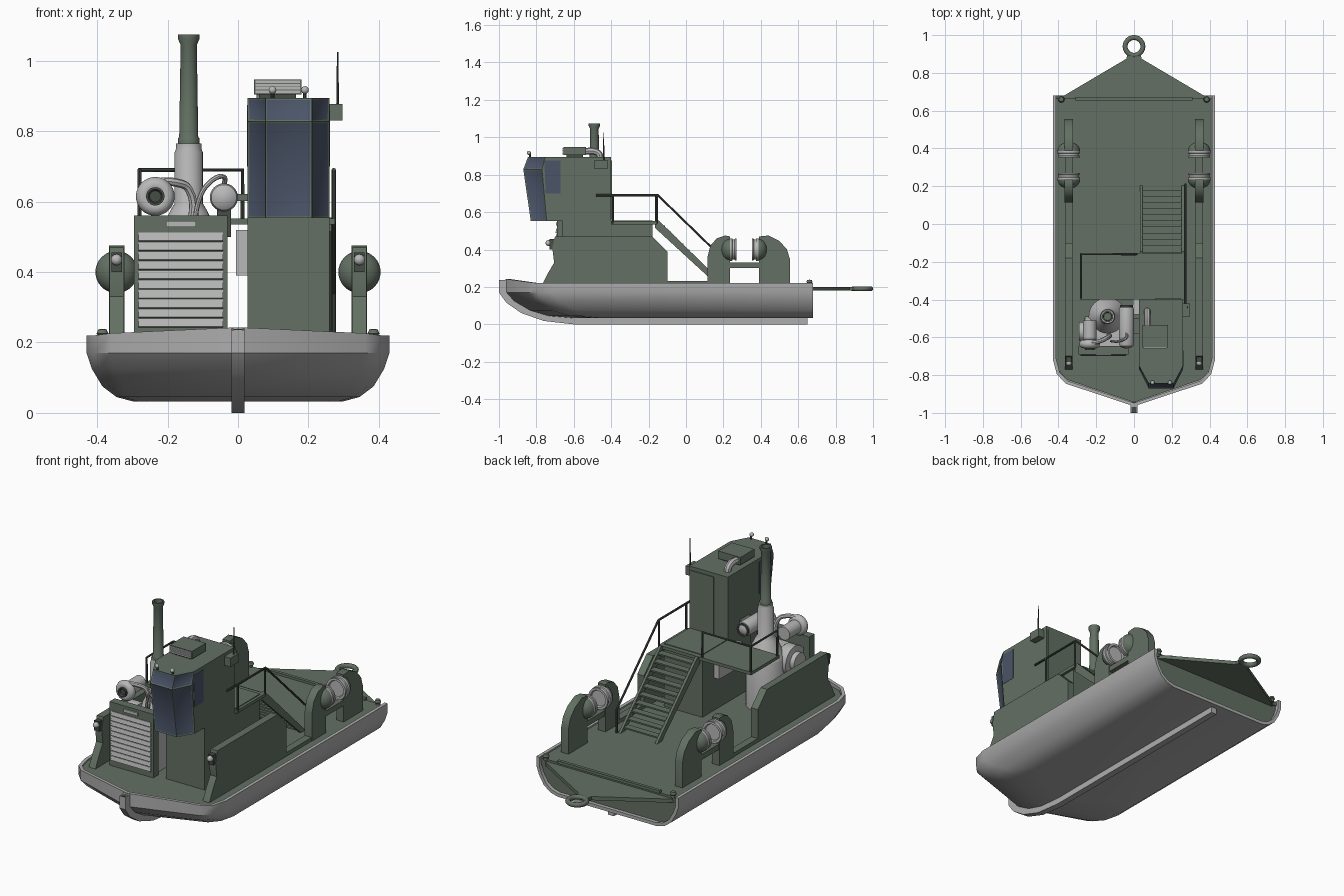
import bpy, bmesh, math
from mathutils import Vector

if "Cube" in bpy.data.objects:
    bpy.data.objects.remove(bpy.data.objects["Cube"])

def material(name, r, g, b):
    m = bpy.data.materials.new(name)
    m.diffuse_color = (r, g, b, 1)
    m.use_nodes = True
    m.node_tree.nodes["Principled BSDF"].inputs["Base Color"].default_value = m.diffuse_color
    return m

GREEN = material("deck green", .125, .162, .125)
DARK = material("dark green", .06, .075, .06)
HULL = material("hull grey", .42, .42, .42)
METAL = material("light metal", .48, .48, .48)
GLASS = material("window blue", .07, .09, .14)
BLACK = material("soot black", .03, .03, .03)

def finish(name, bm, *mats, mirror=False):
    bmesh.ops.recalc_face_normals(bm, faces=bm.faces)
    me = bpy.data.meshes.new(name)
    bm.to_mesh(me)
    bm.free()
    ob = bpy.data.objects.new(name, me)
    bpy.context.collection.objects.link(ob)
    for m in mats:
        me.materials.append(m)
    if mirror:
        ob.modifiers.new("mirror", 'MIRROR')
    return ob

def loft(bm, rings, closed=True):
    vs = [[bm.verts.new(p) for p in r] for r in rings]
    n = len(vs[0])
    for a, b in zip(vs, vs[1:]):
        for i in range(n if closed else n - 1):
            j = (i + 1) % n
            bm.faces.new((a[i], a[j], b[j], b[i]))
    return vs

def prism(name, pts, a, b, axis, mat, mirror=False):
    put = {'x': lambda p, h: (h, p[0], p[1]), 'y': lambda p, h: (p[0], h, p[1]),
           'z': lambda p, h: (p[0], p[1], h)}[axis]
    bm = bmesh.new()
    vs = loft(bm, [[put(p, h) for p in pts] for h in (a, b)])
    bm.faces.new(vs[0])
    bm.faces.new(vs[1])
    return finish(name, bm, mat, mirror=mirror)

def box(name, x0, x1, y0, y1, z0, z1, mat, mirror=False):
    return prism(name, [(x0, y0), (x1, y0), (x1, y1), (x0, y1)], z0, z1, 'z', mat, mirror)

def lathe(name, profile, loc, axis, mat, seg=32, mirror=False):
    rot = Vector((0, 0, 1)).rotation_difference(Vector(axis))
    bm = bmesh.new()
    loft(bm, [[Vector(loc) + rot @ Vector((r * math.cos(t), r * math.sin(t), h))
               for t in (i * math.tau / seg for i in range(seg))] for r, h in profile])
    bmesh.ops.remove_doubles(bm, verts=bm.verts, dist=1e-5)
    return finish(name, bm, mat, mirror=mirror)

def tube(name, pts, r, mat, curved=False):
    cu = bpy.data.curves.new(name, 'CURVE')
    cu.dimensions, cu.bevel_depth, cu.bevel_resolution, cu.use_fill_caps = '3D', r, 2, True
    sp = cu.splines.new('BEZIER')
    sp.bezier_points.add(len(pts) - 1)
    for bp, p in zip(sp.bezier_points, pts):
        bp.co = p
        bp.handle_left_type = bp.handle_right_type = 'AUTO' if curved else 'VECTOR'
    sp.resolution_u = 8 if curved else 1
    ob = bpy.data.objects.new(name, cu)
    bpy.context.collection.objects.link(ob)
    cu.materials.append(mat)

def ball(name, r, loc, mat, mirror=False):
    lathe(name, [(r * math.sin(k * math.pi / 8), -r * math.cos(k * math.pi / 8)) for k in range(9)],
          loc, (0, 0, 1), mat, 16, mirror)

# hull shell: stacked plan outlines, open at top and stern
def outline(w, yb, stern=.68):
    half = [(.84 * w, yb + .12), (.95 * w, yb + .17), (w, yb + .25), (w, stern)]
    return [(-x, y) for x, y in half[::-1]] + [(0, yb)] + half

LEVELS = [(.30, -.60, .033), (.345, -.74, .045), (.385, -.84, .075),
          (.415, -.925, .125), (.43, -.965, .17), (.43, -.965, .22)]
bm = bmesh.new()
vs = loft(bm, [[(x, y, z + (max(0, -.8 - y) * .14 if z > .2 else 0)) for x, y in outline(w, yb)]
               for w, yb, z in LEVELS], closed=False)
bm.faces.new(vs[0])
hull = finish("hull", bm, HULL)
hull.data.update()
if sum(p.normal.z * p.area for p in hull.data.polygons) > 0:
    hull.data.flip_normals()
sol = hull.modifiers.new("shell", 'SOLIDIFY')
sol.thickness, sol.offset = .018, -1
prism("deck", outline(.42, -.945, .665), .19, .212, 'z', GREEN)
sec = [(w - .008, min(z + .006, .21)) for w, _, z in LEVELS]
prism("transom", [(-x, z) for x, z in sec[::-1]] + sec, .645, .66, 'y', GREEN)
prism("keel", [(.65, 0), (-.6, 0), (-.76, .018), (-.88, .06), (-.96, .115), (-1, .17), (-1, .235), (-.95, .24),
               (-.94, .17), (-.84, .1), (-.62, .05), (.65, .05)], -.018, .018, 'x', HULL)
box("stem_fitting", -.012, .012, -1, -.97, .205, .238, DARK)

# stern: tow plate, ring, bar and bollards
prism("tow_plate", [(-.41, .64), (.41, .64), (.37, .68), (.04, .875), (.035, .9), (-.035, .9), (-.04, .875),
                    (-.37, .68)], .18, .2, 'z', GREEN)
lathe("tow_ring", [(.047 + .013 * math.cos(k * math.tau / 12), .013 * math.sin(k * math.tau / 12))
                   for k in range(13)], (0, .94, .19), (0, 0, 1), GREEN)
box("stern_bar", -.31, .31, .655, .672, .21, .225, GREEN)
lathe("stern_bollard", [(0, 0), (.012, 0), (.012, .015), (.017, .02), (.012, .032), (0, .034)],
      (.385, .66, .205), (0, 0, 1), GREEN, 16, True)

# side bulwarks, headlights and lamp fins
prism("side_bulwark", [(-.77, .21), (-.74, .27), (-.705, .33), (-.715, .41), (-.70, .47), (-.18, .47),
                       (-.10, .39), (-.10, .21)], .325, .365, 'x', GREEN, True)
box("low_rail", .325, .365, -.10, .115, .21, .232, GREEN, True)
box("headlight_bracket", .33, .36, -.73, -.70, .40, .455, DARK, True)
ball("headlight", .016, (.345, -.735, .435), METAL, True)
prism("front_fin", [(.115, .21), (.115, .36), (.13, .42), (.165, .46), (.21, .475), (.235, .47), (.235, .21)],
      .323, .367, 'x', GREEN, True)
prism("rear_fin", [(.39, .21), (.39, .47), (.44, .475), (.50, .445), (.54, .40), (.555, .35), (.555, .21)],
      .323, .367, 'x', GREEN, True)
box("fin_bridge", .325, .365, .235, .39, .30, .33, GREEN, True)
for tag, y, d in (("front", .235, 1), ("rear", .387, -1)):
    dome = [(.06 * math.cos(k * math.pi / 12), -.048 * math.sin(k * math.pi / 12)) for k in range(7)]
    lathe(tag + "_lamp_dome", dome, (.345, y, .40), (0, d, 0), GREEN, 32, True)
    lathe(tag + "_lamp_ring", [(0, 0), (.06, 0), (.06, .012), (.054, .014), (.054, .024), (.058, .026), (.058, .034),
                               (.046, .034), (.042, .026), (0, .026)], (.345, y, .40), (0, d, 0), METAL, 32, True)

# cabin base, platform and stairs
box("cabin_base", .027, .26, -.66, -.18, .2, .556, GREEN)
box("platform", -.285, .275, -.40, -.155, .535, .552, GREEN)
box("base_vent", -.005, .027, -.48, -.28, .39, .52, METAL)
for x in (.038, .258):
    prism("stair_stringer", [(-.165, .55), (-.145, .555), (.205, .212), (.165, .212), (-.165, .515)],
          x - .007, x + .007, 'x', GREEN)
for i in range(10):
    y, z = -.13 + i * .0325, .525 - i * .0325
    box("stair_tread", .045, .252, y - .02, y + .018, z - .004, z + .004, GREEN)

# handrails
R = .006
tube("stair_handrail", [(.272, -.48, .69), (.272, -.15, .69), (.272, .21, .34), (.272, .21, .21)], R, DARK)
for x, y in ((.272, -.155), (.272, -.39), (-.28, -.16)):
    tube("rail_post", [(x, y, .54), (x, y, .69)], R, DARK)
tube("platform_handrail", [(.013, -.16, .54), (.013, -.16, .69), (-.28, -.16, .69), (-.28, -.39, .69),
                           (-.28, -.39, .54)], R, DARK)

# wheelhouse with inset front windows
def cabin_ring(front, corner, z):
    return [(.027, -.40, z), (.027, corner, z), (.078, front, z), (.21, front, z), (.26, corner, z), (.26, -.40, z)]
bm = bmesh.new()
vs = loft(bm, [cabin_ring(-.83, -.745, .553), cabin_ring(-.87, -.77, .828), cabin_ring(-.845, -.752, .895)])
bm.faces.new(vs[0])
bm.faces.new(vs[-1])
bmesh.ops.recalc_face_normals(bm, faces=bm.faces)
panes = [f for f in bm.faces if f.normal.y < -.3 and abs(f.normal.z) < .6]
bmesh.ops.inset_individual(bm, faces=panes, thickness=.007, depth=-.003)
for f in panes:
    f.material_index = 1
finish("wheelhouse", bm, GREEN, GLASS)
for x in (.0255, .258):
    prism("side_window", [(-.758, .875), (-.67, .875), (-.67, .70), (-.75, .70)], x, x + .0035, 'x', GLASS)
box("rear_door", .11, .25, -.402, -.395, .56, .875, GREEN)
box("door_window", .125, .235, -.40, -.3995 + .0005, .79, .84, GLASS)
box("door_window_pane", .125, .235, -.403, -.400, .79, .84, GLASS)

# roof fittings
box("roof_unit", .045, .18, -.655, -.535, .905, .947, GREEN)
box("roof_unit_foot", .06, .165, -.64, -.55, .89, .906, DARK)
for i in range(4):
    box("roof_unit_slat", .049, .176, -.659, -.654, .909 + i * .0092, .916 + i * .0092, METAL)
tube("roof_pipe", [(.07, -.54, .925), (.07, -.49, .925), (.07, -.465, .91), (.07, -.46, .89)], .018, METAL, True)
for x in (.098, .19):
    tube("roof_lamp_post", [(x, -.835, .89), (x, -.835, .915)], .005, DARK)
    ball("roof_lamp", .011, (x, -.84, .917), METAL)
box("antenna_box", .26, .297, -.49, -.42, .83, .878, GREEN)
lathe("antenna", [(0, 0), (.004, 0), (.002, .15), (0, .15)], (.283, -.44, .875), (0, 0, 1), DARK, 8)

# radiator
box("radiator_frame", -.295, -.03, -.69, -.645, .21, .56, GREEN)
for i in range(10):
    z = .242 + i * .0272
    prism("radiator_slat", [(-.688, z), (-.698, z + .003), (-.693, z + .025), (-.688, z + .025)],
          -.283, -.043, 'x', METAL)
box("radiator_handle", -.205, -.12, -.696, -.689, .528, .545, METAL)

# engine, boiler and funnel
box("engine_block", -.26, -.05, -.645, -.55, .2, .50, METAL)
lathe("engine_drum", [(0, 0), (.075, 0), (.08, .008), (.08, .06), (.05, .065), (.05, .09), (0, .09)],
      (-.2, -.57, .45), (-1, 0, 0), METAL)
lathe("boiler", [(0, 0), (.1, 0), (.1, .27), (.096, .28), (.052, .37), (.04, .39), (.04, .535), (.036, .545),
                 (.036, .56), (0, .56)], (-.14, -.49, .205), (0, 0, 1), METAL)
lathe("funnel", [(0, 0), (.03, 0), (.03, .015), (.027, .02), (.023, .28), (.03, .296), (.03, .31), (.022, .31),
                 (.02, .24), (0, .24)], (-.14, -.49, .765), (0, 0, 1), GREEN)
lathe("turbo_scroll", [(.032 + .023 * math.cos(k * math.tau / 12), .023 * math.sin(k * math.tau / 12))
                       for k in range(13)], (-.235, -.635, .615), (0, -1, 0), METAL)
lathe("turbo_body", [(0, -.12), (.036, -.12), (.036, -.02), (.02, 0), (0, 0)], (-.235, -.63, .615), (0, -1, 0), METAL)
lathe("turbo_inlet", [(0, 0), (.022, 0), (.026, .03), (.02, .03), (.016, .022), (0, .022)],
      (-.235, -.638, .615), (0, -1, 0), DARK)
tube("turbo_pipe", [(-.235, -.63, .655), (-.18, -.62, .655), (-.14, -.6, .635), (-.135, -.59, .5)], .012, METAL, True)
lathe("air_tank", [(0, 0), (.022, .004), (.036, .014), (.04, .028), (.04, .205), (.036, .218), (.022, .228), (0, .232)],
      (-.04, -.66, .612), (0, 1, 0), METAL)
lathe("tank_band", [(.025, 0), (.034, 0), (.034, .01), (.025, .01), (.025, 0)], (-.04, -.44, .612), (0, 1, 0), DARK)
box("tank_bracket", -.005, .03, -.58, -.50, .602, .622, GREEN)
box("tank_support", -.06, -.02, -.57, -.53, .5, .58, DARK)
tube("fuel_pipe", [(-.12, -.62, .5), (-.115, -.62, .59), (-.08, -.62, .655), (-.04, -.6, .67), (-.04, -.58, .645)],
     .007, METAL, True)

# convert tubes, smooth round parts
bpy.ops.object.select_all(action='SELECT')
bpy.context.view_layer.objects.active = hull
bpy.ops.object.convert(target='MESH')
bpy.ops.object.select_all(action='SELECT')
bpy.ops.object.shade_smooth_by_angle(angle=math.radians(35))
